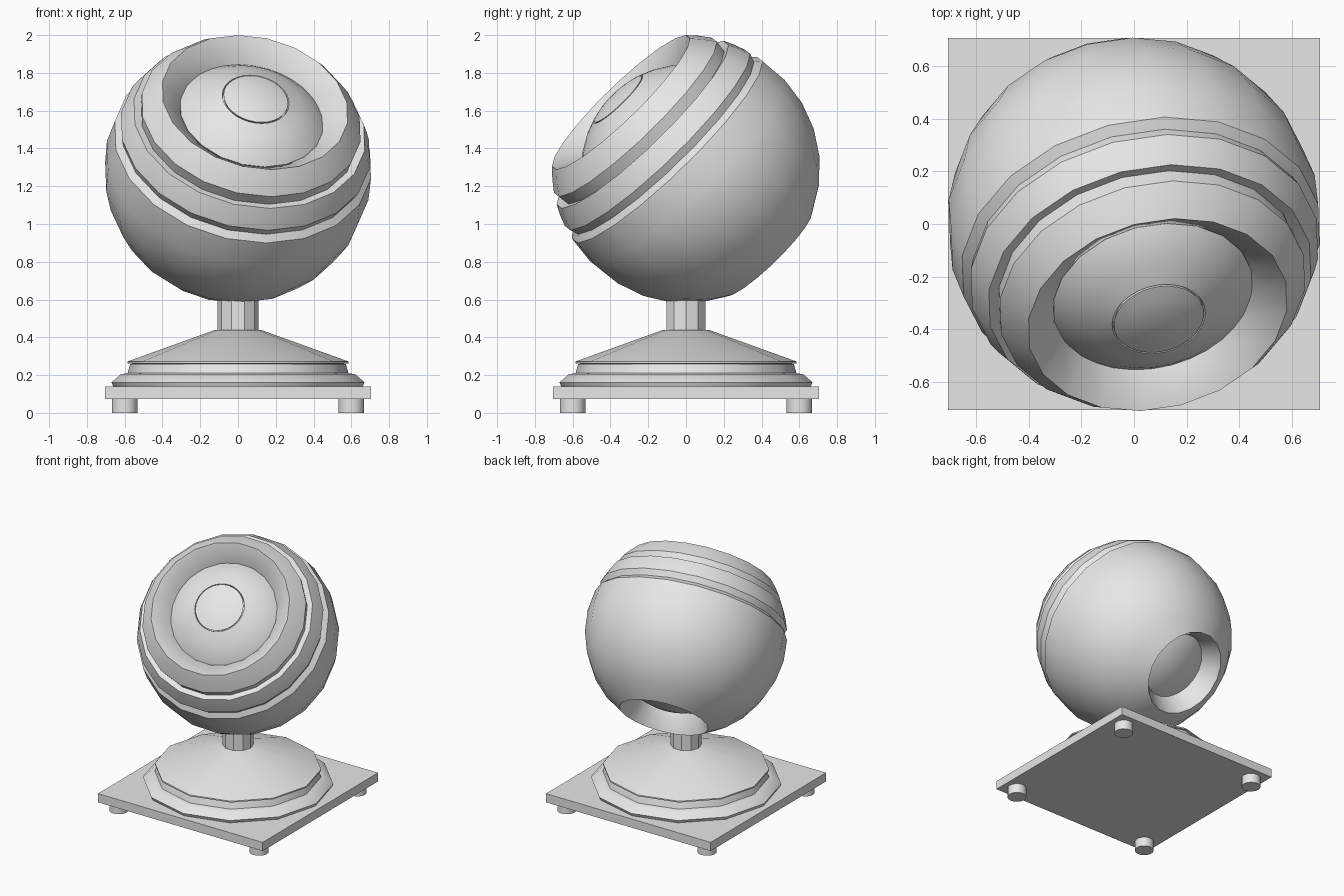
import bpy, bmesh, math
from mathutils import Vector, Matrix

if "Cube" in bpy.data.objects:
    bpy.data.objects.remove(bpy.data.objects["Cube"])

grey = bpy.data.materials.new("light grey")
grey.use_nodes = True
grey.diffuse_color = (0.8, 0.8, 0.8, 1)
grey.node_tree.nodes["Principled BSDF"].inputs["Base Color"].default_value = (0.8, 0.8, 0.8, 1)


def finish(name, bm, angle):
    """Turn a bmesh into a grey object, smooth below the given edge angle."""
    bmesh.ops.remove_doubles(bm, verts=bm.verts, dist=1e-5)
    bmesh.ops.recalc_face_normals(bm, faces=bm.faces)
    mesh = bpy.data.meshes.new(name)
    bm.to_mesh(mesh)
    bm.free()
    mesh.materials.append(grey)
    ob = bpy.data.objects.new(name, mesh)
    bpy.context.collection.objects.link(ob)
    bpy.ops.object.select_all(action='DESELECT')
    ob.select_set(True)
    bpy.context.view_layer.objects.active = ob
    bpy.ops.object.shade_smooth_by_angle(angle=math.radians(angle))
    return ob


def lathe(name, profile, sides, matrix=Matrix(), angle=35, closed=False):
    """Spin a profile of (radius, height) points about the local z axis."""
    bm = bmesh.new()
    verts = [bm.verts.new((r, 0, h)) for r, h in profile]
    pairs = list(zip(verts, verts[1:])) + ([(verts[-1], verts[0])] if closed else [])
    edges = [bm.edges.new(p) for p in pairs]
    bmesh.ops.spin(bm, geom=verts + edges, cent=(0, 0, 0), axis=(0, 0, 1),
                   angle=math.tau, steps=sides, use_merge=False)
    bmesh.ops.transform(bm, matrix=matrix, verts=bm.verts)
    return finish(name, bm, angle)


def arc(radius, start, end, steps):
    """Points on a circle, angles in degrees from the local z axis."""
    angles = [math.radians(start + (end - start) * i / steps) for i in range(steps + 1)]
    return [(radius * math.sin(a), radius * math.cos(a)) for a in angles]


def polar(height):
    return math.degrees(math.acos(height / R))


# Ball, tilted up and slightly to its left
R = 0.71
gaze = Vector((0.179, -0.686, 0.705))
tilt = Matrix.Translation((0, 0, 1.29)) @ gaze.to_track_quat('Z', 'Y').to_matrix().to_4x4()

# Outer shell: front rim, two stepped grooves, rounded body and rear port
shell = [(0.375, 0.37), (0.39, 0.41)]
shell += arc(R, 45, polar(0.39), 2)
shell += [(0.585, 0.325)]
shell += arc(R, polar(0.335), polar(0.22), 2)
shell += [(0.66, 0.175)]
shell += arc(R, polar(0.145), 153, 6)
shell += [(0.25, -0.505), (0.25, -0.47)]
shell += arc(0.575, 146, 50, 8)
lathe("outer_shell", shell, 20, tilt, closed=True)

# Inner eyeball with a round iris outlined by a thin groove
E = 0.555
iris = math.degrees(math.asin(0.178 / E))
eyeball = arc(E, 0, iris - 0.5, 4)
eyeball += arc(E - 0.02, iris - 0.5, iris + 0.2, 1)
eyeball += arc(E, iris + 0.2, 180, 18)
eyeball[0], eyeball[-1] = (0, E), (0, -E)
lathe("inner_eyeball", eyeball, 32, tilt)

# Neck
lathe("neck", [(0, 0.40), (0.108, 0.40), (0.108, 0.64), (0, 0.64)], 10, angle=20)

# Pedestal cone and stepped ring below it
lathe("pedestal_cone", [(0, 0.44), (0.12, 0.44), (0.585, 0.272), (0.585, 0.262),
                        (0.5, 0.255), (0, 0.255)], 12, angle=40)
lathe("pedestal_ring", [(0, 0.26), (0.57, 0.26), (0.585, 0.21), (0.62, 0.205),
                        (0.67, 0.162), (0.66, 0.138), (0, 0.138)], 12, angle=40)

# Square base plate
bm = bmesh.new()
bmesh.ops.create_cube(bm, size=1)
bmesh.ops.scale(bm, vec=(1.41, 1.41, 0.067), verts=bm.verts)
bmesh.ops.translate(bm, vec=(0, 0, 0.1065), verts=bm.verts)
finish("base_plate", bm, 30)

# Four feet
for side, sx in (("left", 1), ("right", -1)):
    for end, sy in (("front", -1), ("back", 1)):
        lathe(f"{end}_{side}_foot", [(0, 0), (0.068, 0), (0.068, 0.075), (0, 0.075)],
              16, Matrix.Translation((0.6 * sx, 0.6 * sy, 0)))
